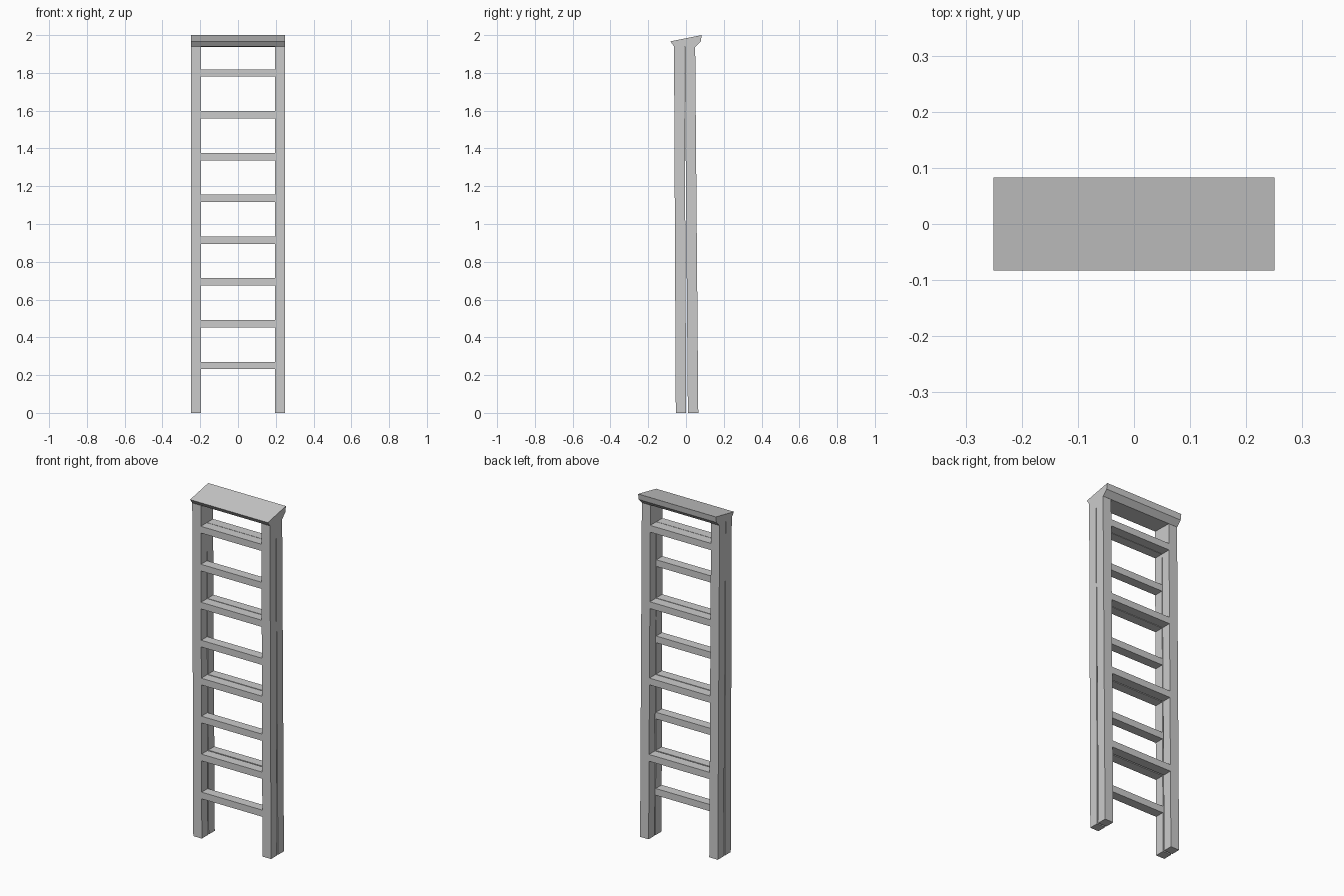
import bpy

if "Cube" in bpy.data.objects:
    bpy.data.objects.remove(bpy.data.objects["Cube"])

# Extrude a closed (y, z) profile along x
def extrude(name, prof, x0, x1):
    n = len(prof)
    verts = [(x, y, z) for x in (x0, x1) for y, z in prof]
    faces = [list(range(n))[::-1], list(range(n, 2 * n))]
    faces += [[i, (i + 1) % n, n + (i + 1) % n, n + i] for i in range(n)]
    me = bpy.data.meshes.new(name)
    me.from_pydata(verts, [], faces)
    ob = bpy.data.objects.new(name, me)
    bpy.context.collection.objects.link(ob)
    # the profile runs clockwise or not: make normals consistent
    import bmesh
    bm = bmesh.new()
    bm.from_mesh(me)
    bmesh.ops.recalc_face_normals(bm, faces=bm.faces)
    bm.to_mesh(me)
    bm.free()
    return ob

W, INNER, DEPTH, TOP = 0.25, 0.195, 0.055, 1.945

# Front-face y of each leaning frame at height z
def front_y(z):
    return -0.054 - 0.0095 * z / TOP

def back_y(z):
    return 0.0100 - 0.0165 * z / TOP

def slab(face_y, z0, z1):
    return [(face_y(z0), z0), (face_y(z0) + DEPTH, z0),
            (face_y(z1) + DEPTH, z1), (face_y(z1), z1)]

# Legs, left and right
for side, x0, x1 in (("left", -W, -INNER), ("right", INNER, W)):
    extrude("front_leg_" + side, slab(front_y, 0, TOP), x0, x1)
    extrude("back_leg_" + side, slab(back_y, 0, TOP), x0, x1)

# Rungs: eight in front, every second level behind
for k in range(8):
    z = 0.251 + 0.2212 * k
    h = 0.0195
    extrude(f"front_rung_{k}", slab(front_y, z - h, z + h), -INNER, INNER)
    if k % 2:
        extrude(f"back_rung_{k}", slab(back_y, z - h, z + h), -INNER, INNER)

# Sloping top cap
cap = [(-0.083, 1.967), (0.083, 2.0), (0.078, 1.966),
       (0.049, 1.937), (-0.063, 1.940)]
extrude("top_cap", cap, -W, W)
